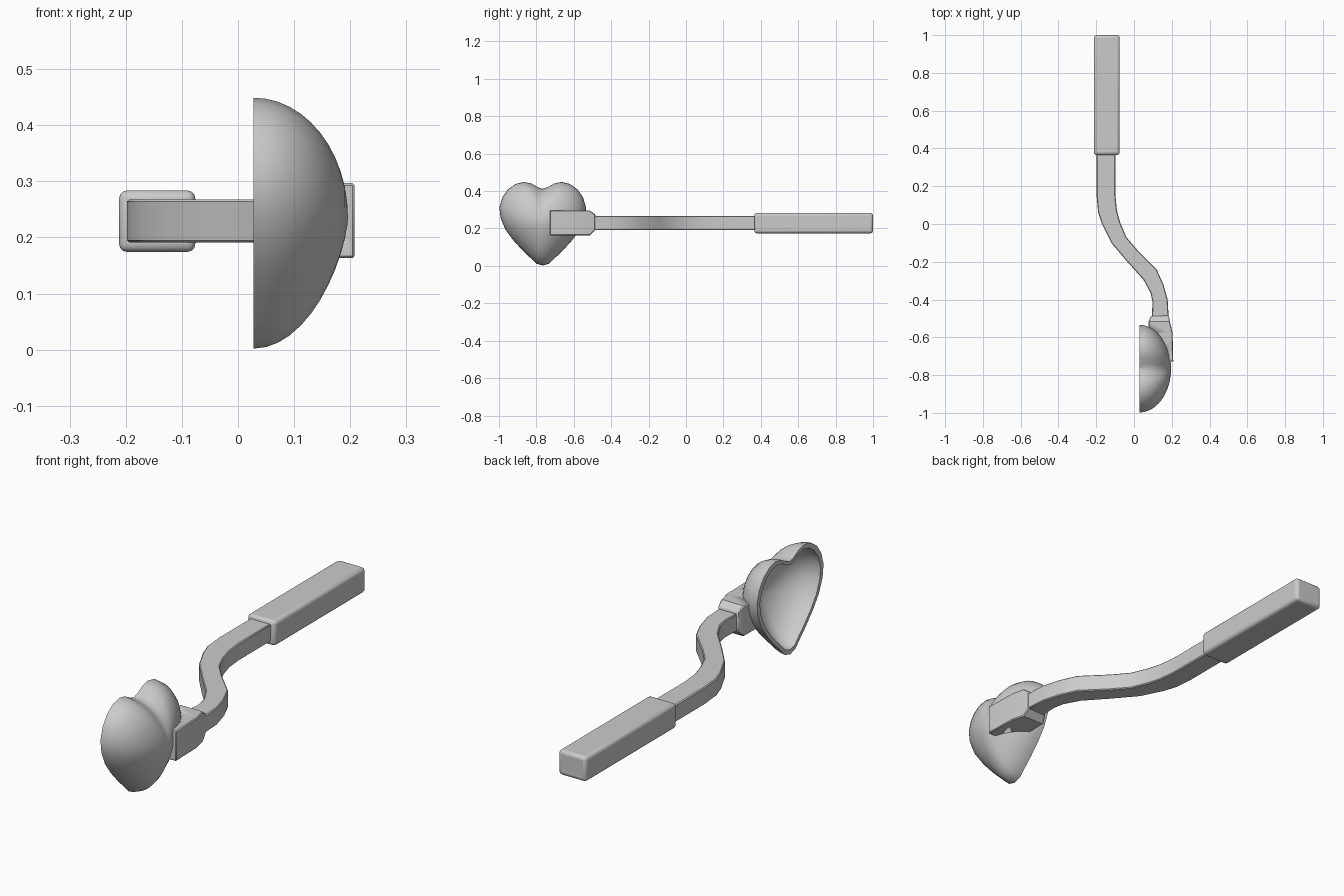
import bpy
import bmesh
from math import sin, cos, pi, radians

if "Cube" in bpy.data.objects:
    bpy.data.objects.remove(bpy.data.objects["Cube"])

GREY = (0.6, 0.6, 0.6, 1)
grey = bpy.data.materials.new("plain grey")
grey.use_nodes = True
grey.diffuse_color = GREY
grey.node_tree.nodes["Principled BSDF"].inputs["Base Color"].default_value = GREY


def finish(name, bm, bevel=0, segments=1):
    """Turn a bmesh into a shaded object, with optional rounded edges."""
    bmesh.ops.recalc_face_normals(bm, faces=bm.faces)
    mesh = bpy.data.meshes.new(name)
    bm.to_mesh(mesh)
    bm.free()
    mesh.materials.append(grey)
    obj = bpy.data.objects.new(name, mesh)
    bpy.context.collection.objects.link(obj)
    bpy.ops.object.select_all(action='DESELECT')
    bpy.context.view_layer.objects.active = obj
    obj.select_set(True)
    bpy.ops.object.shade_smooth_by_angle(angle=radians(35))
    if bevel:
        mod = obj.modifiers.new("rounded edges", 'BEVEL')
        mod.width, mod.segments = bevel, segments
        mod.limit_method, mod.angle_limit = 'ANGLE', radians(50)
    return obj


def bridge(bm, a, b):
    """Join two closed rings with quads."""
    for i in range(len(a)):
        j = (i + 1) % len(a)
        bm.faces.new((a[i], a[j], b[j], b[i]))


def loft(name, sections, bevel, segments=1):
    """Bar through sections of left x, left y, right x, right y, low z, high z."""
    bm = bmesh.new()
    rings = [[bm.verts.new(p) for p in
              ((xl, yl, z0), (xr, yr, z0), (xr, yr, z1), (xl, yl, z1))]
             for xl, yl, xr, yr, z0, z1 in sections]
    for a, b in zip(rings, rings[1:]):
        bridge(bm, a, b)
    bm.faces.new(rings[0])
    bm.faces.new(rings[-1])
    return finish(name, bm, bevel, segments)


# Heart outline: one half from notch to tip, then mirrored
CY, CZ, RIM, DEPTH = -0.766, 0.235, 0.028, 0.168
half = [(0, .412), (.025, .42), (.06, .44), (.1, .449), (.145, .438), (.185, .41),
        (.215, .368), (.232, .312), (.225, .255), (.2, .195), (.16, .14),
        (.11, .085), (.065, .042), (.035, .012), (0, .002)]
outline = half + [(-y, z) for y, z in half[-2:0:-1]]


def dome(bm, scale, depth, steps=12):
    """Heart-shaped dome bulging to +x; returns the rim ring."""
    rings = []
    for k in range(steps):
        t = pi / 2 * k / steps
        ring = []
        for y, z in outline:
            dz = z - CZ
            power = 1.35 if dz < 0 else 1
            ring.append(bm.verts.new((RIM + depth * sin(t),
                                      CY + y * scale * cos(t),
                                      CZ + dz * scale * cos(t) ** power)))
        rings.append(ring)
    for a, b in zip(rings, rings[1:]):
        bridge(bm, a, b)
    apex = bm.verts.new((RIM + depth, CY, CZ))
    last = rings[-1]
    for i in range(len(last)):
        bm.faces.new((last[i], last[(i + 1) % len(last)], apex))
    return rings[0]


# Hollow heart bowl
bm = bmesh.new()
bridge(bm, dome(bm, 1, DEPTH), dome(bm, 0.91, DEPTH - 0.02))
finish("heart_bowl", bm)

# Bracket block, hollowed where it meets the bowl
bracket = loft("bracket", [
    (.090, -.487, .184, -.485, .193, .275),
    (.077, -.515, .190, -.515, .163, .297),
    (.077, -.570, .204, -.575, .163, .297),
    (.077, -.728, .208, -.728, .163, .297)], 0.004)
bm = bmesh.new()
bm.faces.new(dome(bm, 0.96, DEPTH - 0.008))
cutter = finish("bowl_cutter", bm)
cutter.hide_render = True
cut = bracket.modifiers.new("bowl cut", 'BOOLEAN')
cut.operation, cut.solver, cut.object = 'DIFFERENCE', 'EXACT', cutter
bpy.context.view_layer.objects.active = bracket
for mod in [m.name for m in bracket.modifiers]:
    bpy.ops.object.modifier_apply(modifier=mod)
bpy.data.objects.remove(cutter)

# Curved neck
path = [(-.198, .40, -.098, .40), (-.198, .15, -.098, .15), (-.190, .06, -.09, .07),
        (-.170, 0, -.072, .005), (-.12, -.10, -.04, -.07), (-.04, -.195, .02, -.14),
        (.05, -.295, .12, -.24), (.088, -.365, .156, -.32),
        (.098, -.415, .178, -.40), (.094, -.50, .184, -.50)]
loft("neck", [p + (.191, .268) for p in path], 0.004)

# Rounded grip
loft("grip", [(-.212, y, -.076, y, .174, .284) for y in (.365, 1)], 0.015, 3)
